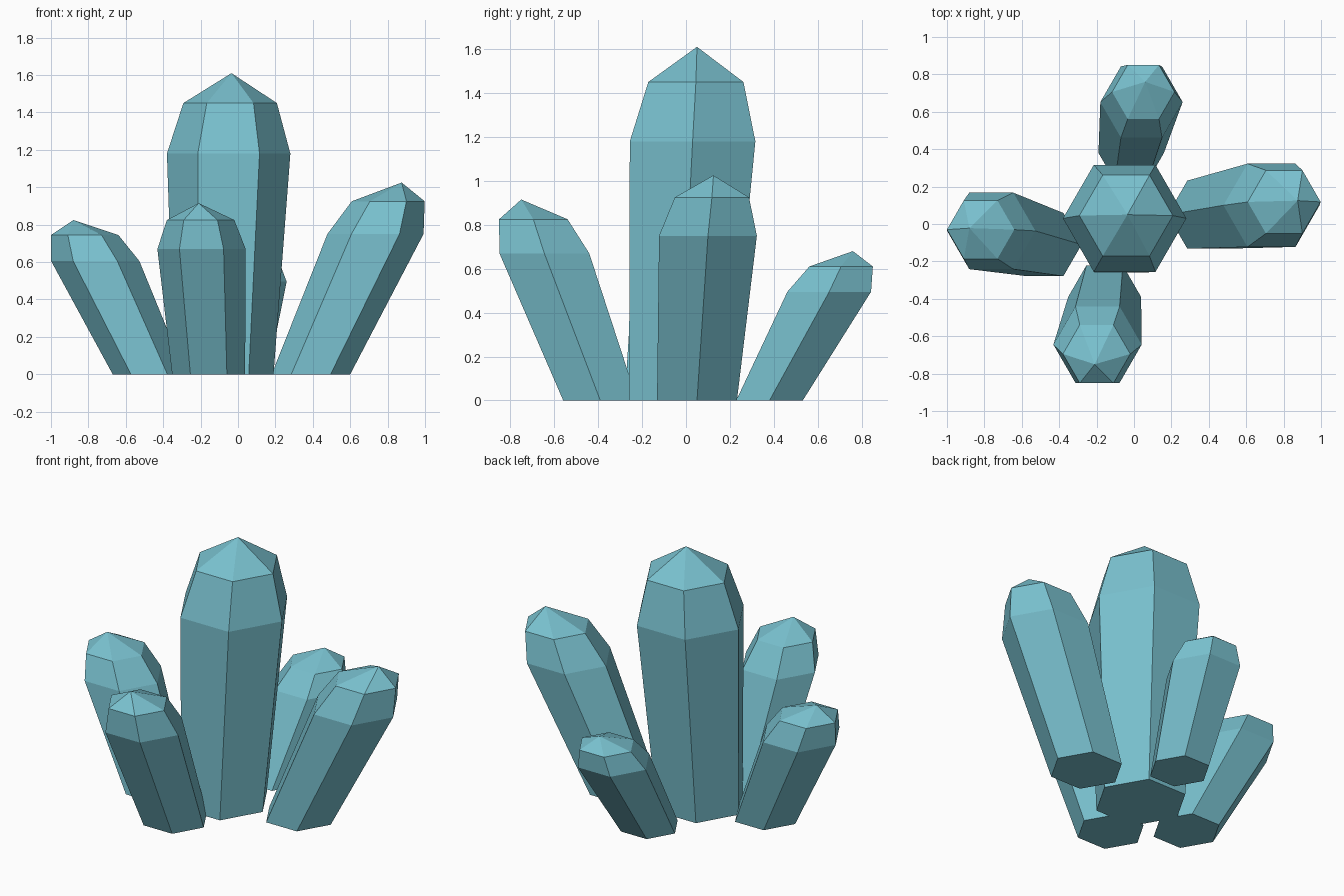
import bpy, bmesh, math

if "Cube" in bpy.data.objects:
    bpy.data.objects.remove(bpy.data.objects["Cube"])

teal = bpy.data.materials.new("crystal_teal")
teal.diffuse_color = (0.19, 0.53, 0.62, 1)
teal.use_nodes = True
teal.node_tree.nodes["Principled BSDF"].inputs["Base Color"].default_value = teal.diffuse_color


def crystal(name, rings, apex):
    """Leaning six-sided crystal: level hexagon rings (x, y, z, radius) and a tip."""
    bm = bmesh.new()
    loops = []
    for x, y, z, r in rings:
        loops.append([bm.verts.new((x + r * math.cos(i * math.pi / 3),
                                    y + r * math.sin(i * math.pi / 3), z))
                      for i in range(6)])
    tip = bm.verts.new(apex)
    bm.faces.new(loops[0][::-1])
    for low, high in zip(loops, loops[1:]):
        for i in range(6):
            j = (i + 1) % 6
            bm.faces.new((low[i], low[j], high[j], high[i]))
    for i in range(6):
        bm.faces.new((loops[-1][i], loops[-1][(i + 1) % 6], tip))
    bmesh.ops.recalc_face_normals(bm, faces=bm.faces[:])
    mesh = bpy.data.meshes.new(name)
    bm.to_mesh(mesh)
    bm.free()
    mesh.materials.append(teal)
    bpy.context.collection.objects.link(bpy.data.objects.new(name, mesh))


# Each crystal: base, widest ring, shoulder ring, then the tip
crystal("center_crystal",
        [(-0.075, -0.03, 0, 0.265), (-0.05, 0.03, 1.18, 0.33), (-0.042, 0.045, 1.45, 0.25)],
        (-0.035, 0.05, 1.61))
crystal("front_crystal",
        [(-0.157, -0.39, 0, 0.195), (-0.195, -0.645, 0.67, 0.236), (-0.20, -0.695, 0.825, 0.18)],
        (-0.21, -0.75, 0.915))
crystal("right_crystal",
        [(0.39, 0.05, 0, 0.21), (0.735, 0.10, 0.75, 0.257), (0.803, 0.118, 0.925, 0.195)],
        (0.875, 0.125, 1.025))
crystal("left_crystal",
        [(-0.475, -0.11, 0, 0.195), (-0.763, -0.037, 0.605, 0.236), (-0.82, -0.03, 0.745, 0.18)],
        (-0.88, -0.022, 0.825))
crystal("back_crystal",
        [(-0.015, 0.38, 0, 0.175), (0.04, 0.652, 0.495, 0.22), (0.05, 0.706, 0.61, 0.167)],
        (0.06, 0.76, 0.68))
